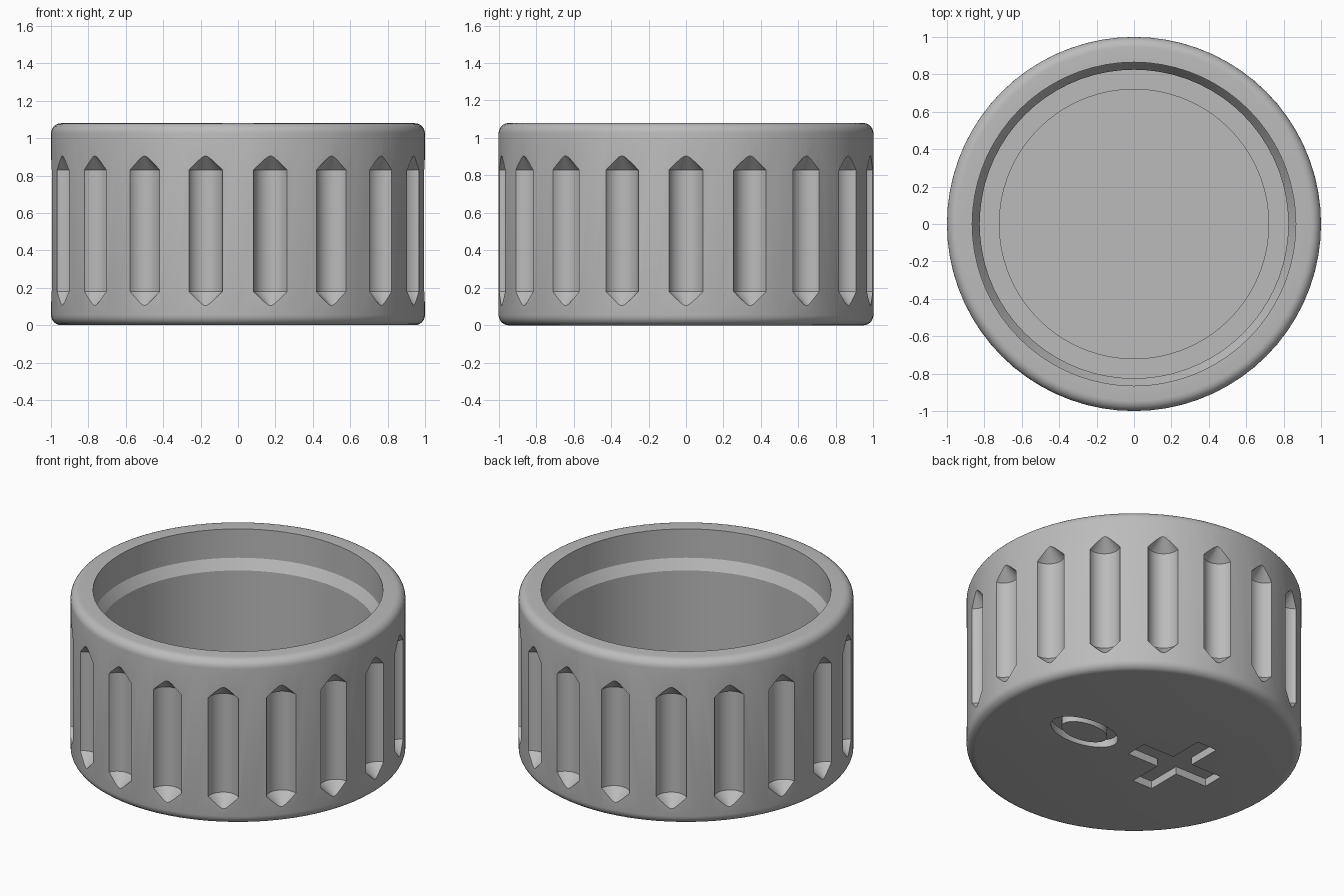
import bpy
import bmesh
from math import sin, cos, pi, radians
from mathutils import Matrix, Vector

if "Cube" in bpy.data.objects:
    bpy.data.objects.remove(bpy.data.objects["Cube"], do_unlink=True)

SIDES = 72
HEIGHT = 1.08
FILLET = 0.055

grey = bpy.data.materials.new("light grey plastic")
grey.use_nodes = True
colour = (0.5, 0.5, 0.5, 1)
grey.diffuse_color = colour
grey.node_tree.nodes["Principled BSDF"].inputs["Base Color"].default_value = colour


def lathe(bm, profile, sides, matrix=Matrix(), closed=False):
    """Revolve (radius, z) points about z; radius 0 makes a pole."""
    rings = []
    for r, z in profile:
        count = sides if r > 0 else 1
        rings.append([bm.verts.new(matrix @ Vector((r * cos(2 * pi * i / sides),
                                                    r * sin(2 * pi * i / sides), z)))
                      for i in range(count)])
    pairs = list(zip(rings, rings[1:]))
    if closed:
        pairs.append((rings[-1], rings[0]))
    for a, b in pairs:
        for i in range(sides):
            j = (i + 1) % sides
            corners = [a[i % len(a)], a[j % len(a)], b[j % len(b)], b[i % len(b)]]
            bm.faces.new(list(dict.fromkeys(corners)))


def finish(bm, name):
    bmesh.ops.recalc_face_normals(bm, faces=bm.faces)
    mesh = bpy.data.meshes.new(name)
    bm.to_mesh(mesh)
    bm.free()
    mesh.materials.append(grey)
    obj = bpy.data.objects.new(name, mesh)
    bpy.context.collection.objects.link(obj)
    return obj


def fillet(z, start):
    """Quarter-round at the outer edge, centred at height z."""
    return [(1 - FILLET + FILLET * cos(a), z + FILLET * sin(a))
            for a in (radians(start + 15 * k) for k in range(7))]


# Cap body: floor, rounded outer edges, rim, inner shoulder and stepped floor
profile = [(0, 0)] + fillet(FILLET, -90) + fillet(HEIGHT - FILLET, 0)
profile += [(0.865, HEIGHT), (0.865, 0.89), (0.825, 0.825),
            (0.825, 0.19), (0.72, 0.19), (0.72, 0.15), (0, 0.15)]
bm = bmesh.new()
lathe(bm, profile, SIDES)
cap = finish(bm, "cap_body")

# Grip grooves: upright rods with cone ends, spaced around the side
bm = bmesh.new()
rod = [(0, 0.085), (0.095, 0.18), (0.095, 0.83), (0, 0.925)]
for k in range(18):
    turn = Matrix.Rotation(radians(20 * k), 4, "Z")
    lathe(bm, rod, 32, turn @ Matrix.Translation((1.02, 0, 0)))

# Cross recess under the floor
arm, half = 0.30, 0.072
quarter = [Vector((arm, -half, 0)), Vector((arm, half, 0)), Vector((half, half, 0))]
outline = [Matrix.Rotation(pi / 2 * k, 3, "Z") @ p for k in range(4) for p in quarter]
base = bm.faces.new([bm.verts.new(p + Vector((-0.30, 0.02, -0.05))) for p in outline])
top = bmesh.ops.extrude_face_region(bm, geom=[base])["geom"]
bmesh.ops.translate(bm, vec=(0, 0, 0.10),
                    verts=[v for v in top if isinstance(v, bmesh.types.BMVert)])

# Oval ring recess under the floor
stretch = Matrix.Translation((0.37, -0.02, 0)) @ Matrix.Diagonal((1, 0.58, 1, 1))
lathe(bm, [(0.235, -0.05), (0.235, 0.05), (0.16, 0.05), (0.16, -0.05)], 32, stretch, closed=True)
cutter = finish(bm, "recess_cutter")
cutter.hide_render = True

# Carve all recesses, then shade
cut = cap.modifiers.new("recesses", "BOOLEAN")
cut.operation = "DIFFERENCE"
cut.solver = "EXACT"
cut.object = cutter
bpy.ops.object.select_all(action="DESELECT")
bpy.context.view_layer.objects.active = cap
cap.select_set(True)
bpy.ops.object.modifier_apply(modifier=cut.name)
bpy.data.objects.remove(cutter, do_unlink=True)
bpy.ops.object.shade_smooth_by_angle(angle=radians(30))
